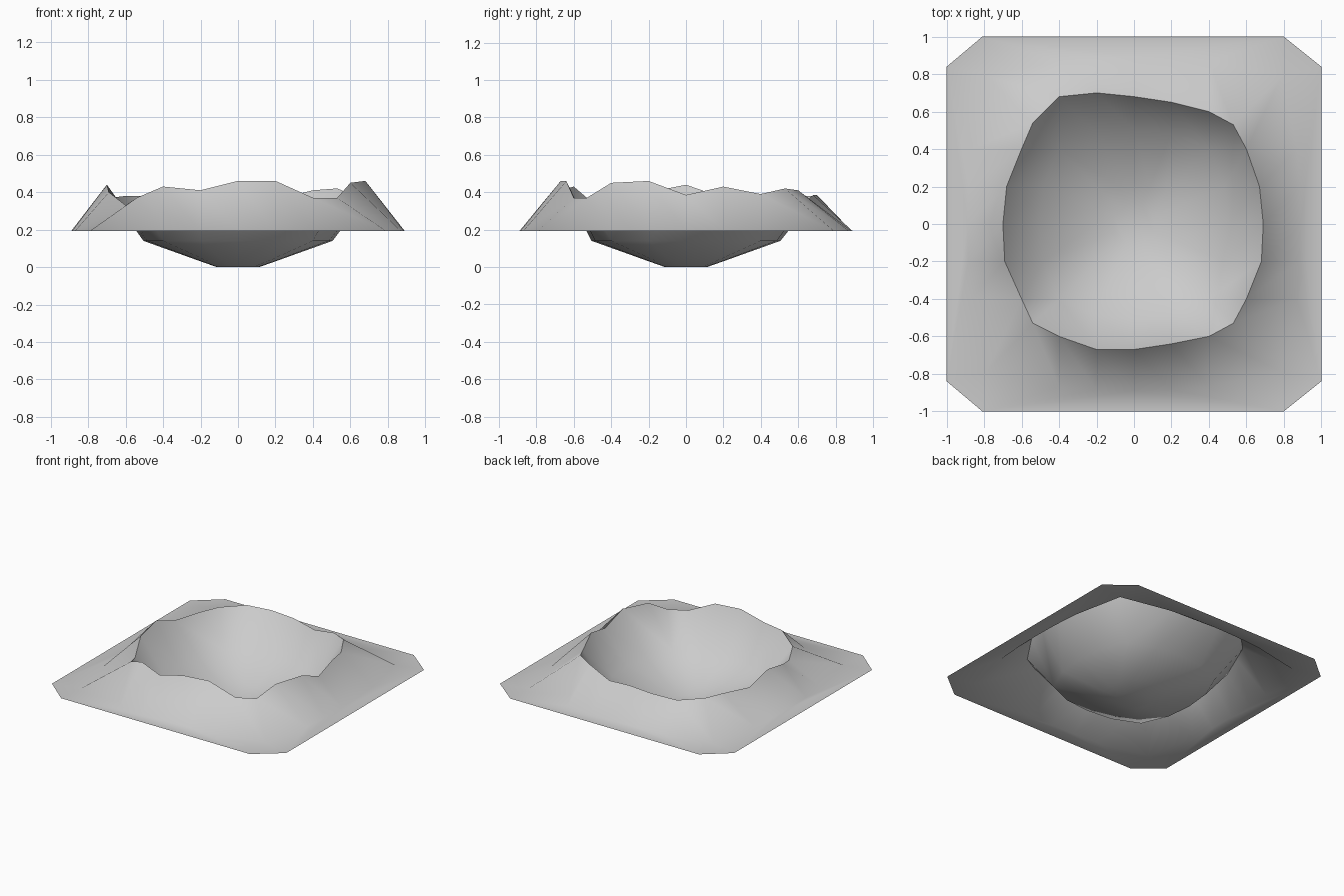
import bpy, bmesh, math
from mathutils import Vector

if "Cube" in bpy.data.objects:
    bpy.data.objects.remove(bpy.data.objects["Cube"])

bm = bmesh.new()
GROUND = 0.193

# Irregular crater rim, clockwise from the back centre
rim = [(0, .68, .385), (.2, .65, .36), (.4, .6, .41), (.53, .53, .42), (.6, .4, .39), (.67, .2, .43),
       (.69, 0, .385), (.68, -.2, .46), (.6, -.4, .45), (.53, -.53, .37), (.4, -.6, .37), (.2, -.64, .46),
       (0, -.67, .46), (-.2, -.67, .41), (-.4, -.6, .43), (-.54, -.53, .37), (-.6, -.4, .33), (-.69, -.2, .40),
       (-.7, 0, .44), (-.68, .2, .37), (-.6, .4, .38), (-.54, .54, .38), (-.4, .68, .38), (-.2, .7, .385)]


def side_point(i, mid, near, corner):
    """Point i of a 24-point rounded square; shape given by one half side."""
    q, k = divmod(i, 6)
    pts = [(0, mid), (.2, near), corner[0], corner[1], corner[0][::-1], (near, .2)]
    x, y = pts[k]
    for _ in range(q):
        x, y = y, -x
    return x, y


def ring(points):
    return [bm.verts.new(p) for p in points]


def bridge(a, b):
    for i in range(len(a)):
        j = (i + 1) % len(a)
        bm.faces.new((a[i], a[j], b[j], b[i]))


# Outer foot of the slope, inner wall base, and bowl rings
idx = range(24)
foot_xy = [side_point(i, .89, .885, [(.4, .87), (.79, .79)]) for i in idx]
base_xy = [side_point(i, .505, .485, [(.4, .4), (.4, .4)]) for i in idx]
foot = ring([(x, y, GROUND) for x, y in foot_xy])
top = ring(rim)
base = ring([(x, y, .14) for x, y in base_xy])
mid = ring([(x * .42, y * .42, .035) for x, y in base_xy])
low = ring([(*(Vector(p).normalized() * .113), 0) for p in base_xy])
for a, b in ((foot, top), (top, base), (base, mid), (mid, low)):
    bridge(a, b)
bm.faces.new(low)

# Flat surrounding ground with clipped corners
edge = ring([(x, y, GROUND) for x, y in
             [(-.81, 1), (.8, 1), (1, .84), (1, -.84), (.8, -1), (-.81, -1), (-1, -.84), (-1, .84)]])
loop = [bm.edges.new((edge[i], edge[(i + 1) % 8])) for i in range(8)]
loop += [bm.edges.get((foot[i], foot[(i + 1) % 24])) for i in idx]
bmesh.ops.triangle_fill(bm, edges=loop, use_beauty=True)

# Merge collapsed corner points and orient the surface upwards
bmesh.ops.remove_doubles(bm, verts=bm.verts, dist=.0005)
bm.normal_update()
for f in bm.faces:
    if f.normal.z < 0:
        f.normal_flip()

mesh = bpy.data.meshes.new("crater")
bm.to_mesh(mesh)
bm.free()
crater = bpy.data.objects.new("crater", mesh)
bpy.context.collection.objects.link(crater)
bpy.context.view_layer.objects.active = crater
crater.select_set(True)
bpy.ops.object.shade_smooth_by_angle(angle=math.radians(55))
